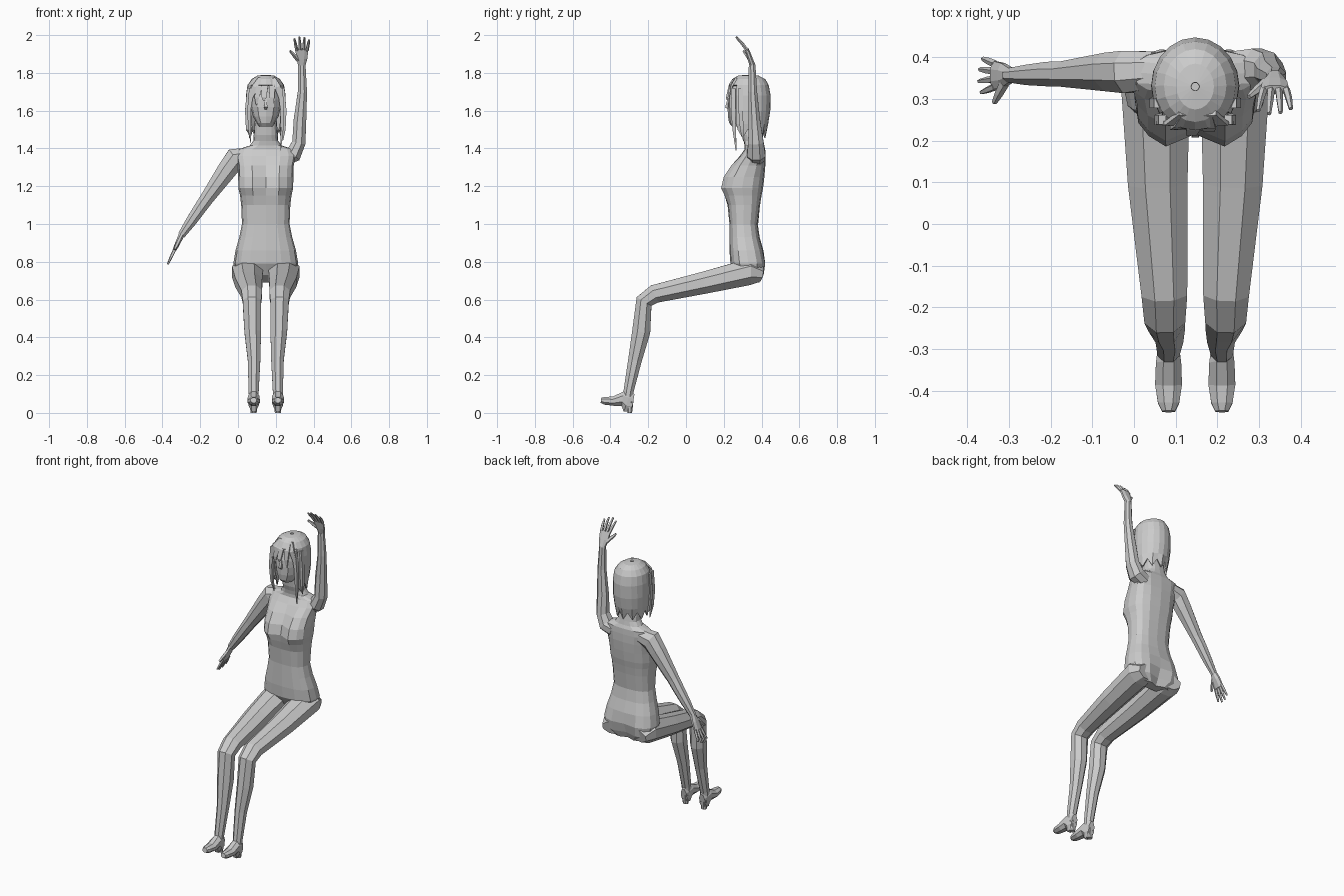
import bpy, bmesh
from math import sin, cos, pi
from mathutils import Vector as V

C = 0.147  # body centre line in x


def loft(name, rings, caps=True, keep=None, thick=0):
    bm = bmesh.new()
    rows = [[bm.verts.new(p) for p in r] for r in rings]
    n = len(rows[0])
    for i in range(len(rows) - 1):
        for k in range(n):
            if keep and not keep(i, k):
                continue
            j = (k + 1) % n
            bm.faces.new((rows[i][k], rows[i][j], rows[i + 1][j], rows[i + 1][k]))
    if caps:
        bm.faces.new(rows[0][::-1])
        bm.faces.new(rows[-1])
    bmesh.ops.delete(bm, geom=[v for v in bm.verts if not v.link_faces], context='VERTS')
    bmesh.ops.recalc_face_normals(bm, faces=bm.faces)
    me = bpy.data.meshes.new(name)
    bm.to_mesh(me)
    bm.free()
    ob = bpy.data.objects.new(name, me)
    bpy.context.collection.objects.link(ob)
    if thick:
        m = ob.modifiers.new("thickness", 'SOLIDIFY')
        m.thickness = thick
    return ob


def tube(name, stations, ref=(1, 0, 0), n=8):
    """Stations are x, y, z, half size along ref, half size across it."""
    pts = [V(s[:3]) for s in stations]
    rings = []
    for i, s in enumerate(stations):
        t = V((0, 0, 0))
        if i:
            t += (pts[i] - pts[i - 1]).normalized()
        if i < len(pts) - 1:
            t += (pts[i + 1] - pts[i]).normalized()
        t.normalize()
        u = V(ref) - t * t.dot(V(ref))
        u.normalize()
        v = t.cross(u)
        rings.append([pts[i] + u * s[3] * cos(2 * pi * (k + .5) / n) * 1.06
                      + v * s[4] * sin(2 * pi * (k + .5) / n) * 1.06 for k in range(n)])
    return loft(name, rings)


def level_ring(z, hw, yf, yb, cleft=0, n=16, e=.75):
    """Horizontal ring; positive cleft dents the front, negative the back."""
    out = []
    for k in range(n):
        a = -pi / 2 + 2 * pi * k / n
        c, s = cos(a), sin(a)
        x = C + hw * abs(c) ** e * (1 if c > 0 else -1)
        y = (yf + yb) / 2 + (yb - yf) / 2 * abs(s) ** e * (1 if s > 0 else -1)
        if cleft > 0:
            if k == 0:
                y += cleft
            elif k in (1, n - 1):
                y = yf
        if cleft < 0 and k == n // 2:
            y += cleft
        out.append((x, y, z))
    return out


# torso and neck
loft("torso", [level_ring(*r) for r in [
    (.69, .10, .32, .39, -.02), (.73, .158, .27, .415, -.025), (.79, .172, .235, .425, -.015),
    (.86, .16, .23, .41), (.93, .14, .23, .39), (1.0, .126, .23, .38), (1.1, .13, .22, .392),
    (1.15, .136, .205, .40, .01), (1.19, .145, .186, .408, .03), (1.25, .146, .2, .415, .03),
    (1.31, .148, .24, .42, .02), (1.36, .158, .285, .42), (1.395, .148, .31, .418),
    (1.415, .085, .31, .41), (1.44, .066, .305, .405), (1.47, .064, .295, .40),
    (1.55, .058, .285, .39)]])

# legs and feet
for side, s in (("left", 1), ("right", -1)):
    def mx(st):
        return [(C + s * (p[0] - C),) + p[1:] for p in st]
    tube(side + "_leg", mx([
        (.235, .40, .735, .065, .04), (.243, .34, .748, .085, .072), (.237, .1, .69, .073, .06),
        (.221, -.165, .63, .056, .05), (.22, -.222, .59, .05, .046), (.216, -.237, .43, .045, .049),
        (.209, -.27, .28, .034, .037), (.211, -.305, .11, .027, .027), (.211, -.31, .06, .025, .025)]))
    tube(side + "_foot", mx([
        (.211, -.28, .055, .02, .045), (.211, -.31, .06, .027, .058), (.211, -.335, .075, .031, .04),
        (.211, -.385, .062, .033, .025), (.211, -.43, .064, .026, .021), (.211, -.45, .067, .016, .014)]))
    # sole under the heel
    tube(side + "_heel", mx([(.211, -.298, .06, .024, .02), (.211, -.298, 0, .016, .013)]))

# arms: one lowered, one raised
tube("lowered_arm", [
    (.05, .37, 1.36, .045, .045), (-.015, .365, 1.345, .052, .06), (-.055, .365, 1.29, .047, .053),
    (-.165, .36, 1.135, .031, .037), (-.20, .36, 1.085, .03, .034), (-.25, .358, 1.012, .025, .029),
    (-.30, .357, .94, .017, .02)], ref=(0, 1, 0))
tube("raised_arm", [
    (.24, .37, 1.35, .045, .045), (.295, .372, 1.37, .05, .045), (.322, .37, 1.43, .042, .036),
    (.328, .362, 1.55, .031, .034), (.341, .353, 1.7, .024, .025), (.338, .35, 1.84, .018, .02)],
    ref=(0, 1, 0))


def hand(name, w, d, lat, curl):
    w, d, lat, curl = V(w), V(d).normalized(), V(lat), V(curl)

    def st(p, a, b):
        return (*p, a, b)
    tube(name + "_palm", [st(w - d * .01, .018, .016), st(w + d * .035, .03, .014),
                          st(w + d * .085, .035, .011)], lat)
    for i, ln in enumerate((.07, .085, .09, .078)):
        o = i - 1.5
        b = w + d * .078 + lat * o * .018
        f = (d + curl + lat * o * .13).normalized()
        tip = b + f * ln + curl * .02
        tube(f"{name}_finger_{i + 1}", [st(b, .009, .009), st(b + f * ln * .55, .008, .008),
                                        st(tip, .005, .005)], lat, 5)
    b = w + d * .025 + lat * .018
    f = (d * .75 + lat * .65 + curl * .8).normalized()
    tube(name + "_thumb", [st(b, .013, .011), st(b + f * .04, .01, .01),
                           st(b + f * .075, .006, .006)], lat, 5)


hand("lowered_hand", (-.30, .357, .94), (-.42, 0, -.9), (0, -1, 0), (-.03, 0, -.05))
hand("raised_hand", (.338, .35, 1.845), (0, -.33, .94), (-1, 0, 0), (0, -.35, 0))

# head and nose
loft("head", [level_ring(*r, 0, 12, .9) for r in [
    (1.515, .035, .245, .33), (1.535, .048, .228, .35), (1.57, .068, .222, .39), (1.62, .08, .22, .41),
    (1.66, .085, .222, .42), (1.72, .08, .238, .42), (1.765, .05, .28, .39)]])
tube("nose", [(C, .224, 1.66, .006, .006), (C, .216, 1.62, .012, .012), (C, .224, 1.608, .008, .005)], n=4)

# bobbed hair with an open face and ragged hem
N = 20
hair = [level_ring(*r, 0, N, 1) for r in [
    (1.79, .01, .32, .34), (1.785, .045, .275, .385), (1.767, .075, .245, .42), (1.735, .097, .225, .438),
    (1.68, .105, .217, .448), (1.60, .106, .217, .446), (1.53, .10, .222, .435), (1.47, .092, .235, .42)]]
hair[-1] = [(x, y, z + (.03 if k % 2 else -.015)) for k, (x, y, z) in enumerate(hair[-1])]
loft("hair", hair, False, lambda i, k: i < 3 or 3 <= k <= N - 4, .008)

# fringe blades across the forehead
for i, (x0, x1, z1) in enumerate([(-.03, -.085, 1.58), (-.02, -.05, 1.63), (0, -.01, 1.65),
                                  (.03, .035, 1.62), (.04, .085, 1.57)]):
    y1 = .213 + abs(x1) * .35
    tube(f"fringe_{i + 1}", [(C + x0, .265, 1.77, .014, .008),
                             (C + (x0 + x1) / 2, .228 + abs(x1) * .15, 1.725, .022, .007),
                             (C + x1 * .95, y1, 1.67, .017, .006), (C + x1, y1 + .003, z1, .003, .003)], n=4)

# long front locks
for i, (s, z1) in enumerate([(-1, 1.43), (1, 1.39)]):
    for j, (dx, y, dz) in enumerate([(.088, .25, 0), (.1, .29, .05)]):
        tube(f"lock_{i * 2 + j + 1}", [(C + s * dx * .9, y, 1.72, .012, .015), (C + s * dx, y, 1.6, .013, .016),
                                       (C + s * dx * .98, y + .005, 1.5, .009, .012),
                                       (C + s * dx * .9, y + .015, z1 + dz, .002, .003)], n=4)
